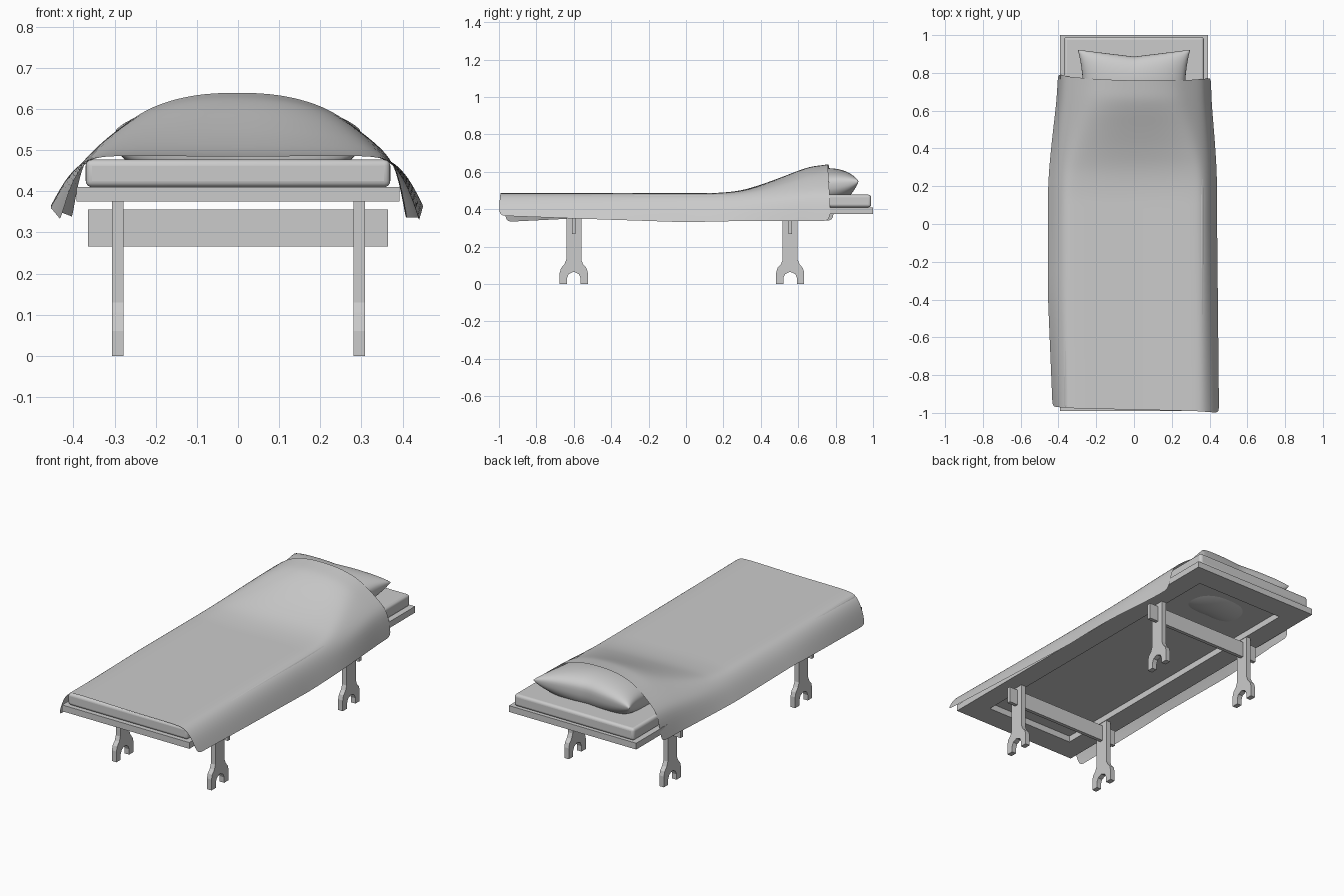
import bpy, bmesh, math
from mathutils import Vector

cube = bpy.data.objects.get("Cube")
if cube:
    bpy.data.objects.remove(cube, do_unlink=True)

grey = bpy.data.materials.new("light_grey")
grey.use_nodes = True
grey.diffuse_color = (0.6, 0.6, 0.6, 1)
grey.node_tree.nodes["Principled BSDF"].inputs["Base Color"].default_value = (0.6, 0.6, 0.6, 1)


def add_object(name, bm, smooth=None):
    bmesh.ops.recalc_face_normals(bm, faces=bm.faces)
    mesh = bpy.data.meshes.new(name)
    bm.to_mesh(mesh)
    bm.free()
    mesh.materials.append(grey)
    obj = bpy.data.objects.new(name, mesh)
    bpy.context.collection.objects.link(obj)
    if smooth:
        bpy.ops.object.select_all(action='DESELECT')
        obj.select_set(True)
        bpy.context.view_layer.objects.active = obj
        bpy.ops.object.shade_smooth_by_angle(angle=math.radians(smooth))
    return obj


def box(name, lo, hi, smooth=None):
    bm = bmesh.new()
    bmesh.ops.create_cube(bm, size=1)
    lo, hi = Vector(lo), Vector(hi)
    for v in bm.verts:
        v.co = (lo + hi) / 2 + v.co * (hi - lo)
    return add_object(name, bm, smooth)


def add_grid(bm, rows):
    verts = [[bm.verts.new(p) for p in row] for row in rows]
    for a, b in zip(verts, verts[1:]):
        for i in range(len(a) - 1):
            bm.faces.new((a[i], a[i + 1], b[i + 1], b[i]))


def interp(x, pts):
    # linear lookup in a short list of (x, value)
    for (a, p), (b, q) in zip(pts, pts[1:]):
        if x <= b:
            return p + (q - p) * max(0, x - a) / (b - a)
    return pts[-1][1]


# Bed frame: flat ring with a rectangular opening
bm = bmesh.new()
corners = [(-1, -1), (1, -1), (1, 1), (-1, 1)]
rings = []
for hx, hy, z in ((0.393, 0.995, 0.375), (0.393, 0.995, 0.41), (0.275, 0.865, 0.41), (0.275, 0.865, 0.375)):
    rings.append([bm.verts.new((sx * hx, sy * hy + 0.005, z)) for sx, sy in corners])
for a, b in zip(rings, rings[1:] + rings[:1]):
    for i in range(4):
        j = (i + 1) % 4
        bm.faces.new((a[i], a[j], b[j], b[i]))
add_object("bed_frame", bm)

# Mattress with rounded edges
mattress = box("mattress", (-0.37, -0.975, 0.41), (0.37, 0.99, 0.477), 40)
bevel = mattress.modifiers.new("rounding", 'BEVEL')
bevel.width, bevel.segments = 0.015, 4

# Forked legs and cross beams
half = [(0.04, 0.375), (0.04, 0.13), (0.05, 0.105), (0.068, 0.085), (0.075, 0.06), (0.075, 0),
        (0.037, 0), (0.037, 0.03), (0.027, 0.053), (0, 0.065)]
outline = half + [(-y, z) for y, z in half[-2::-1]]
for end, cy in (("foot", -0.6), ("head", 0.557)):
    box(end + "_cross_beam", (-0.364, cy - 0.01, 0.266), (0.364, cy + 0.01, 0.356))
    for side, cx in (("left", 0.295), ("right", -0.292)):
        bm = bmesh.new()
        face = bm.faces.new([bm.verts.new((cx - 0.014, cy + y, z)) for y, z in outline])
        out = bmesh.ops.extrude_face_region(bm, geom=[face])
        for v in out["geom"]:
            if isinstance(v, bmesh.types.BMVert):
                v.co.x += 0.028
        add_object(f"{end}_{side}_leg", bm)

# Pillow: two bulging sheets meeting at a pinched seam
bm = bmesh.new()
N = 28
for height in (0.09, -0.135):
    rows = []
    for j in range(N + 1):
        v = math.sin((j / N - 0.5) * math.pi)
        row = []
        for i in range(N + 1):
            u = math.sin((i / N - 0.5) * math.pi)
            x = 0.297 * u * (1 - 0.09 * (1 - v * v))
            y = 0.212 * v * (1 - 0.17 * (1 - abs(u)))
            puff = max(0, (1 - u * u) * (1 - v * v)) ** 0.4
            row.append((x, 0.71 + y, 0.527 + height * puff + 0.1 * y))
        rows.append(row)
    add_grid(bm, rows)
bmesh.ops.remove_doubles(bm, verts=bm.verts, dist=0.0005)
add_object("pillow", bm, 60)

# Blanket: lofted from a flat section at the foot to a raised one over the pillow
flat = [(0, 0.484), (0.11, 0.485), (0.22, 0.486), (0.32, 0.486), (0.36, 0.48), (0.39, 0.455), (0.415, 0.415), (0.44, 0.35)]
raised = [(0, 0.643), (0.08, 0.64), (0.15, 0.627), (0.22, 0.602), (0.28, 0.56), (0.35, 0.505), (0.385, 0.46), (0.407, 0.338)]
rise = [(0.15, 0), (0.22, 0.03), (0.3, 0.1), (0.4, 0.29), (0.5, 0.52), (0.6, 0.77), (0.66, 0.9), (0.78, 1)]
# hem offsets along the length: outward and upward for each side
hem_out = {1: [(-1, 0.01), (0, 0), (1, 0)], -1: [(-1, -0.01), (-0.4, 0.015), (0.2, 0.015), (0.8, -0.005)]}
hem_up = {1: [(-1, 0.015), (-0.6, 0), (0, -0.02), (0.8, 0)], -1: [(-1, -0.02), (-0.3, 0.015), (0.8, 0)]}
rows = []
for j in range(37):
    s = j / 36
    row = []
    for k in range(-7, 8):
        side = 1 if k >= 0 else -1
        w = k / 7
        front = -0.983 - 0.017 * w
        back = 0.76 + 0.025 * w * w - 0.01 * w
        y = front + (back - front) * s
        t = interp(y, rise)
        (x0, z0), (x1, z1) = flat[abs(k)], raised[abs(k)]
        hang = max(0, (abs(k) - 3) / 4) ** 2
        x = x0 + (x1 - x0) * t + hang * interp(y, hem_out[side])
        z = z0 + (z1 - z0) * t + hang * interp(y, hem_up[side])
        row.append((side * x, y, z))
    rows.append(row)
bm = bmesh.new()
add_grid(bm, rows)
blanket = add_object("blanket", bm, 80)
sub = blanket.modifiers.new("soften", 'SUBSURF')
sub.levels = sub.render_levels = 2
